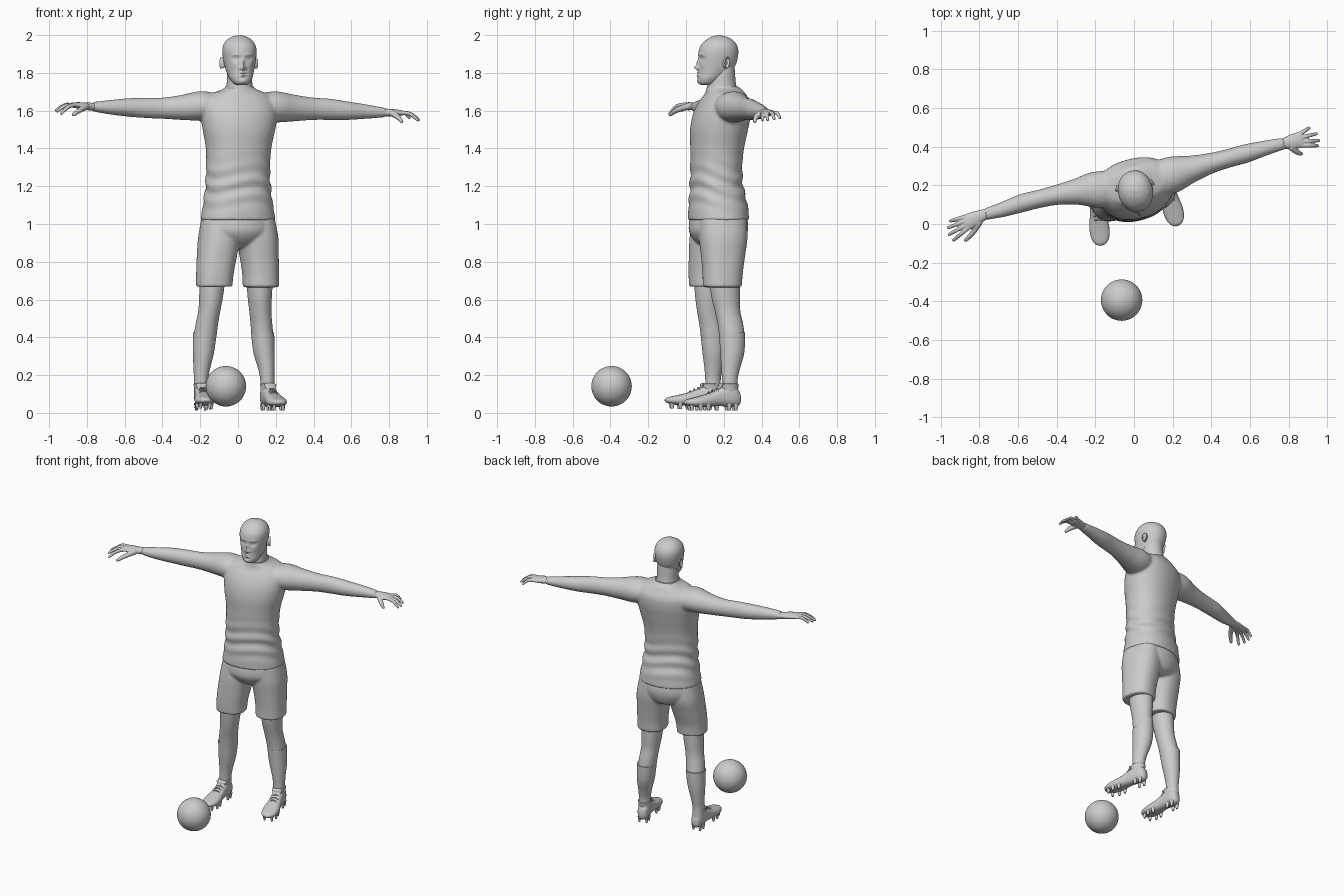
import bpy, bmesh, math
from mathutils import Vector

GREY = bpy.data.materials.new("light grey")
GREY.diffuse_color = (0.6, 0.6, 0.6, 1)
UP = Vector((0, 0, 1))


def axes(deg):
    """Horizontal side and depth directions turned by an angle."""
    a = math.radians(deg)
    return Vector((math.cos(a), math.sin(a), 0)), Vector((-math.sin(a), math.cos(a), 0))


def spline(p, steps):
    """Smooth interpolation through stations of any width."""
    out = []
    for i in range(len(p) - 1):
        q = [p[max(i - 1, 0)], p[i], p[i + 1], p[min(i + 2, len(p) - 1)]]
        for s in range(steps):
            t = s / steps
            out.append([0.5 * (2 * b + (c - a) * t + (2 * a - 5 * b + 4 * c - d) * t * t
                               + (3 * b - a - 3 * c + d) * t ** 3) for a, b, c, d in zip(*q)])
    return out + [list(p[-1])]


def loft(bm, stations, u, v, seg=32, steps=6, power=2.0, warp=None):
    """Rings of (x, y, z, half width, half depth) joined into a closed skin."""
    rings = []
    for x, y, z, a, b in spline(stations, steps):
        ring = []
        for k in range(seg):
            t = 2 * math.pi * k / seg
            c, s = math.cos(t), math.sin(t)
            co = (Vector((x, y, z)) + u * max(a, .001) * math.copysign(abs(c) ** (2 / power), c)
                  + v * max(b, .001) * math.copysign(abs(s) ** (2 / power), s))
            ring.append(bm.verts.new(warp(co, t) if warp else co))
        rings.append(ring)
    for r, q in zip(rings, rings[1:]):
        for k in range(seg):
            bm.faces.new((r[k], r[(k + 1) % seg], q[(k + 1) % seg], q[k]))
    bm.faces.new(rings[0][::-1])
    bm.faces.new(rings[-1])


def tube(bm, pts, radii, seg=12):
    """Finger, lace or similar bent rod with a horizontal side direction."""
    d = Vector(pts[-1]) - Vector(pts[0])
    u = Vector((-d.y, d.x, 0)).normalized()
    v = d.normalized().cross(u)
    st = [(*p, r, r) for p, r in zip(pts, radii)]
    e = Vector(pts[-1]) + d.normalized() * radii[-1] * .6
    loft(bm, st + [(*e, radii[-1] * .3, radii[-1] * .3)], u, v, seg, 4)


def finish(name, bm, voxel=0, smooth=0):
    bmesh.ops.recalc_face_normals(bm, faces=bm.faces)
    me = bpy.data.meshes.new(name)
    bm.to_mesh(me)
    bm.free()
    me.materials.append(GREY)
    ob = bpy.data.objects.new(name, me)
    bpy.context.collection.objects.link(ob)
    bpy.context.view_layer.objects.active = ob
    ob.select_set(True)
    bpy.ops.object.shade_smooth_by_angle(angle=math.radians(50))
    ob.select_set(False)
    if voxel:  # fuse overlapping volumes into one skin
        m = ob.modifiers.new("fuse", 'REMESH')
        m.mode, m.voxel_size, m.use_smooth_shade = 'VOXEL', voxel, True
        if smooth:
            s = ob.modifiers.new("soften", 'SMOOTH')
            s.factor, s.iterations = .5, smooth
    return ob


# shirt with arms
U, V = axes(14)


def folds(co, t):
    env = math.exp(-((co.z - 1.2) / .1) ** 2)
    f = .006 * env * math.sin(co.z * 75 + 2.2 * math.sin(t * 2 + .6) + t)
    return co + (U * math.cos(t) + V * math.sin(t)) * f


bm = bmesh.new()
loft(bm, [(0, .172, 1.02, .2, .158), (0, .17, 1.1, .186, .152), (0, .162, 1.2, .173, .137),
          (0, .16, 1.3, .17, .133), (.003, .165, 1.4, .174, .138), (.005, .175, 1.5, .193, .148),
          (.005, .19, 1.58, .205, .147), (.005, .203, 1.64, .2, .132), (.007, .207, 1.685, .16, .105),
          (.008, .203, 1.71, .095, .095), (.008, .195, 1.724, .077, .084)],
     U, V, 64, 8, 2.2, folds)
loft(bm, [(-.1, .19, 1.62, .09, .07), (-.2, .175, 1.625, .095, .078), (-.3, .165, 1.617, .068, .066),
          (-.4, .15, 1.613, .052, .056), (-.49, .13, 1.615, .047, .054), (-.58, .108, 1.617, .047, .049),
          (-.68, .075, 1.618, .039, .038), (-.77, .05, 1.621, .03, .025)], V, UP)
loft(bm, [(.1, .225, 1.62, .09, .07), (.2, .255, 1.62, .095, .082), (.3, .285, 1.614, .07, .07),
          (.4, .315, 1.61, .053, .059), (.49, .34, 1.607, .048, .056), (.58, .365, 1.6, .048, .049),
          (.68, .393, 1.595, .039, .038), (.78, .418, 1.59, .03, .025)], V, UP)
finish("shirt_and_arms", bm, .008, 5)

# collar band
bm = bmesh.new()
loft(bm, [(.008, .2, 1.69, .088, .093), (.008, .198, 1.71, .085, .09), (.008, .193, 1.727, .076, .083)], U, V)
finish("collar", bm)


# hands: palm, four fingers and thumb
def hand(name, wrist, knuckle, tips, thumb):
    w, k = Vector(wrist), Vector(knuckle)
    bm = bmesh.new()
    m = w.lerp(k, .5)
    loft(bm, [(*w.lerp(k, -.2), .028, .023), (*w, .029, .021), (*m, .039, .019),
              (*k, .042, .014), (*w.lerp(k, 1.08), .034, .008)], V, UP, 24)
    for i, tip in enumerate(tips):
        base = k + V * (-.031 + i * .021)
        mid = base.lerp(Vector(tip), .5) + UP * .012
        tube(bm, [base.lerp(w, .2), base, mid, tip], (.011, .0115, .0105, .008))
    root = w.lerp(k, .3) - V * .022
    mid = root.lerp(Vector(thumb), .55) - V * .008 + UP * .004
    tube(bm, [root, mid, thumb], (.019, .014, .009))
    finish(name, bm, .0035, 3)


hand("left_side_hand", (-.775, .048, 1.621), (-.872, .005, 1.63),
     [(-.935, -.085, 1.585), (-.958, -.055, 1.597), (-.963, -.02, 1.603), (-.952, .015, 1.607)],
     (-.872, -.085, 1.578))
hand("right_side_hand", (.78, .417, 1.59), (.868, .437, 1.588),
     [(.952, .405, 1.55), (.958, .432, 1.552), (.945, .467, 1.557), (.908, .498, 1.562)],
     (.868, .362, 1.542))

# head, with the face pushed out of a smooth skull
HU, HV = axes(10)
HC = Vector((.008, .17, 0))
PUSH = [  # side, height, side spread, height spread, forward amount
    (0, 1.828, .011, .011, .021), (0, 1.85, .008, .02, .011), (.014, 1.824, .007, .007, .008),
    (.034, 1.876, .017, .011, -.011), (.033, 1.877, .009, .0055, .006), (.034, 1.896, .024, .007, .004),
    (0, 1.801, .02, .005, .007), (0, 1.787, .017, .005, .006), (0, 1.794, .025, .0025, -.004),
    (0, 1.774, .02, .005, -.004), (0, 1.755, .018, .01, .004), (.042, 1.84, .016, .016, .003)]


def face(co, t):
    x, y = (co - HC).dot(HU), (co - HC).dot(HV)
    if y < -.02:
        for px, pz, sx, sz, amt in PUSH:
            for side in ((1, -1) if px else (1,)):
                co = co - HV * amt * math.exp(-((x - side * px) / sx) ** 2 - ((co.z - pz) / sz) ** 2)
    return co


bm = bmesh.new()
skull = [(1.735, .085, .13, .02), (1.745, .066, .16, .042), (1.77, .06, .195, .059), (1.8, .063, .235, .07),
         (1.84, .065, .262, .08), (1.88, .065, .274, .087), (1.915, .067, .277, .09), (1.945, .078, .27, .085),
         (1.972, .103, .25, .068), (1.99, .133, .217, .042), (1.999, .165, .183, .012)]
loft(bm, [(.008 - ((f + b) / 2 - .17) * .18, (f + b) / 2, z, w, (b - f) / 2) for z, f, b, w in skull],
     HU, HV, 112, 8, 2.1, face)
finish("head", bm)

bm = bmesh.new()
loft(bm, [(.008, .195, 1.66, .09, .095), (.008, .192, 1.7, .076, .083), (.008, .19, 1.74, .068, .075),
          (.008, .192, 1.79, .066, .068), (.008, .195, 1.84, .062, .062)], HU, HV)
finish("neck", bm)

# ears: tilted outer rim around a flat inner shell
for side, name in ((-1, "left_side_ear"), (1, "right_side_ear")):
    bm = bmesh.new()
    c = HC + HU * side * .087 + HV * .028 + UP * 1.853
    out = (HU * side + HV * .45).normalized()
    back = UP.cross(out) * side
    rim = []
    for k in range(24):
        t = 2 * math.pi * k / 24
        w = .016 + .004 * math.sin(t)
        rim.append(c + back * (w * math.cos(t) + .004 * math.sin(t)) + UP * .031 * math.sin(t))
    rings = [[bm.verts.new(c + (p - c) * s + out * o) for p in rim]
             for s, o in ((.8, -.014), (.95, .002), (1, .008), (.9, .012), (.75, .008), (.45, .001))]
    for r, q in zip(rings, rings[1:]):
        for k in range(24):
            bm.faces.new((r[k], r[(k + 1) % 24], q[(k + 1) % 24], q[k]))
    bm.faces.new(rings[-1])
    bm.faces.new(rings[0][::-1])
    finish(name, bm)

# shorts: pelvis and two trouser legs
bm = bmesh.new()
loft(bm, [(0, .172, 1.06, .185, .142), (0, .172, 1.0, .197, .154), (0, .172, .95, .19, .15),
          (0, .18, .9, .13, .12), (0, .185, .875, .05, .07)], U, V, 48)
loft(bm, [(-.095, .15, 1.03, .095, .115), (-.1, .145, .93, .108, .125), (-.112, .128, .83, .104, .112),
          (-.122, .113, .74, .098, .098), (-.126, .11, .668, .095, .092)], U, V, 40, 6, 2.3)
loft(bm, [(.095, .195, 1.03, .095, .125), (.102, .197, .93, .108, .128), (.112, .196, .83, .101, .116),
          (.119, .194, .74, .095, .106), (.121, .192, .665, .094, .102)], U, V, 40, 6, 2.3)
finish("shorts", bm, .008, 3)

# legs, socks and studded shoes
LEGS = {
    "left_side": ([(-.132, .113, .75, .07, .075), (-.142, .118, .62, .063, .07), (-.152, .122, .54, .058, .064),
                   (-.165, .132, .47, .059, .062), (-.175, .142, .4, .06, .063), (-.183, .146, .32, .053, .056),
                   (-.192, .145, .23, .04, .044), (-.196, .143, .17, .034, .038), (-.197, .145, .1, .034, .04)],
                  (-.2, .192), (-.17, -.112), .012),
    "right_side": ([(.115, .2, .75, .072, .085), (.115, .21, .62, .064, .077), (.118, .22, .54, .058, .068),
                    (.124, .235, .47, .057, .068), (.13, .244, .4, .058, .067), (.138, .245, .32, .053, .061),
                    (.15, .236, .23, .039, .046), (.155, .232, .17, .034, .038), (.155, .235, .1, .034, .04)],
                   (.142, .288), (.225, -.01), 0)}
SHOE = [(0, .012, .055, .09), (.03, .027, .04, .118), (.12, .037, .034, .143), (.25, .039, .034, .147),
        (.4, .04, .036, .128), (.55, .046, .033, .106), (.72, .052, .031, .09), (.87, .046, .035, .078),
        (.96, .03, .042, .07), (1, .008, .05, .06)]
STUDS = [(.1, -.024), (.1, .024), (.22, -.026), (.22, .026), (.6, -.035), (.6, .035),
         (.74, -.038), (.74, .038), (.88, -.024), (.88, .024)]
for side, (path, heel, toe, lift) in LEGS.items():
    bm = bmesh.new()
    loft(bm, path[:6], U, V)
    finish(side + "_leg", bm)
    bm = bmesh.new()
    loft(bm, [(x, y, z, a + .003, b + .003) for x, y, z, a, b in [(*path[4][:2], .425, *path[4][3:])] + path[5:]], U, V)
    finish(side + "_sock", bm)
    h, d = Vector((*heel, 0)), Vector((toe[0] - heel[0], toe[1] - heel[1], 0))
    f = d.normalized()
    s = UP.cross(f)
    bm = bmesh.new()
    loft(bm, [(*(h + d * t + UP * ((lo + hi) / 2 + lift * t)), w, (hi - lo) / 2) for t, w, lo, hi in SHOE],
         s, UP, 32, 5, 2.4)
    finish(side + "_shoe", bm)
    # ankle opening and raised tongue
    bm = bmesh.new()
    c = h + d * .2
    loft(bm, [(*(c + UP * .1), .036, .046), (*(c + UP * .135), .039, .049), (*(c + UP * .152), .041, .051),
              (*(c + UP * .155), .034, .044)], s, f, 28)
    tongue = h + d * .37
    loft(bm, [(*(tongue + f * .03 + UP * .112), .024, .006), (*(tongue + UP * .136), .028, .007),
              (*(tongue - f * .008 + UP * .152), .033, .011), (*(tongue - f * .012 + UP * .158), .02, .006)], s, f, 20)
    finish(side + "_shoe_collar", bm)
    bm = bmesh.new()
    for t, z in ((.42, .127), (.49, .118), (.56, .108)):
        p = h + d * t + UP * (z + lift * t)
        tube(bm, [p - s * .028 - UP * .014, p - s * .012, p + s * .012, p + s * .028 - UP * .014], (.004,) * 4, 8)
    finish(side + "_laces", bm)
    bm = bmesh.new()
    for t, o in STUDS:
        p = h + d * t + s * o + UP * lift * t
        loft(bm, [(*(p + UP * .05), .012, .014), (*(p + UP * .03), .009, .011), (*(p + UP * .012), .006, .007)], s, f, 10, 2)
    finish(side + "_studs", bm)

# ball
bm = bmesh.new()
bmesh.ops.create_uvsphere(bm, u_segments=48, v_segments=24, radius=.107)
bmesh.ops.translate(bm, verts=bm.verts, vec=(-.064, -.394, .141))
finish("ball", bm)
